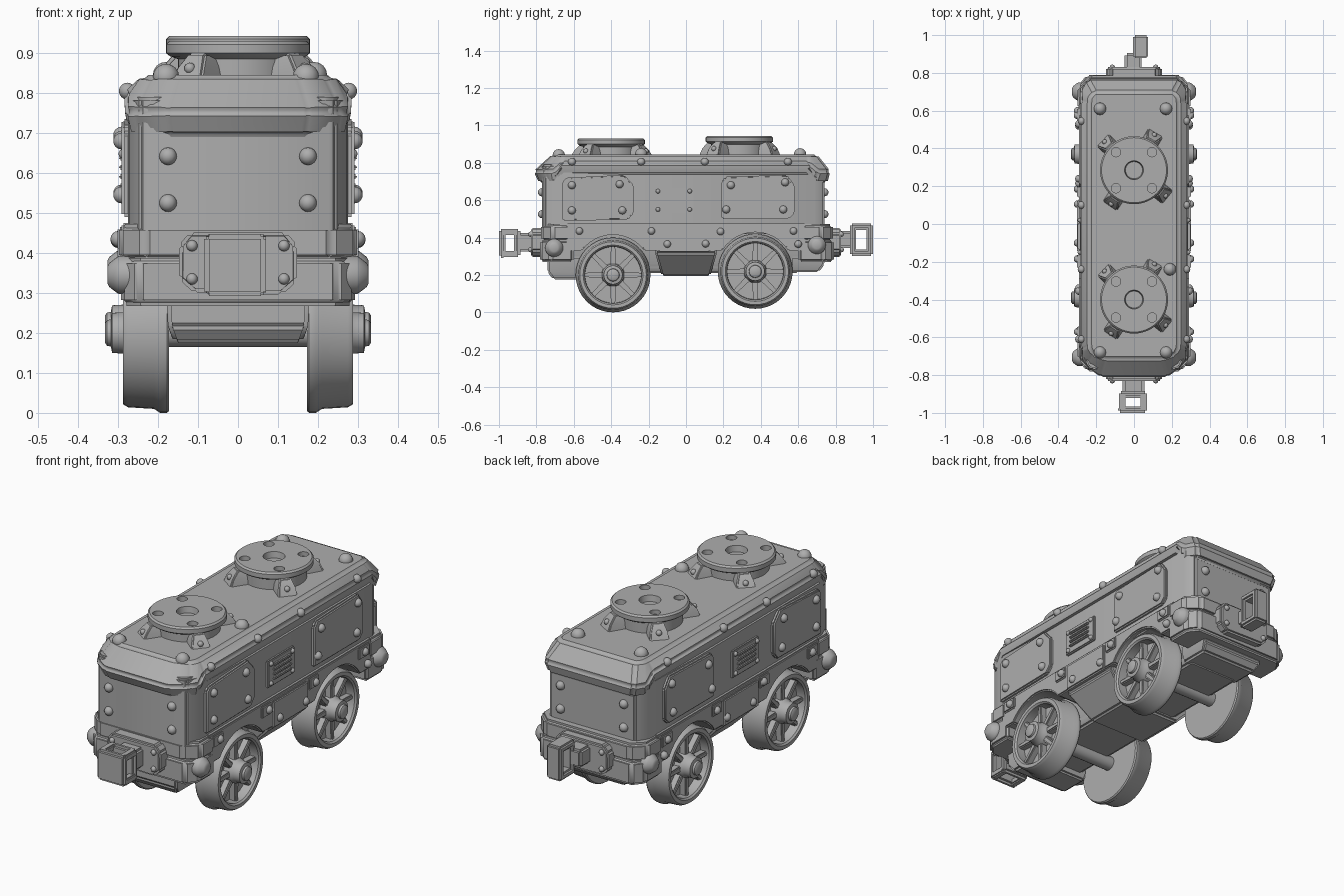
import bpy, bmesh, math
from mathutils import Vector
from math import sin, cos, pi

if "Cube" in bpy.data.objects:
    bpy.data.objects.remove(bpy.data.objects["Cube"])

grey = bpy.data.materials.new("plain_grey")
grey.diffuse_color = (0.42, 0.42, 0.42, 1)
grey.use_nodes = True
grey.node_tree.nodes["Principled BSDF"].inputs["Base Color"].default_value = grey.diffuse_color


def finish(name, bm):
    bmesh.ops.recalc_face_normals(bm, faces=bm.faces)
    for f in bm.faces:
        f.smooth = True
    me = bpy.data.meshes.new(name)
    bm.to_mesh(me)
    bm.free()
    me.set_sharp_from_angle(angle=math.radians(35))
    me.materials.append(grey)
    ob = bpy.data.objects.new(name, me)
    bpy.context.collection.objects.link(ob)
    return ob


def loft(name, rings, bevel=0.0, segs=2):
    """Closed skin through equal-length rings of 3D points, capped at both ends."""
    bm = bmesh.new()
    vs = [[bm.verts.new(p) for p in r] for r in rings]
    n = len(rings[0])
    for a, b in zip(vs, vs[1:]):
        for i in range(n):
            j = (i + 1) % n
            bm.faces.new((a[i], a[j], b[j], b[i]))
    bm.faces.new(vs[0])
    bm.faces.new(vs[-1])
    bmesh.ops.recalc_face_normals(bm, faces=bm.faces)
    if bevel:
        edges = [e for e in bm.edges if e.calc_face_angle(0) > 0.35]
        bmesh.ops.bevel(bm, geom=edges, offset=bevel, segments=segs,
                        affect='EDGES', clamp_overlap=True)
    return finish(name, bm)


def box(name, x, y, z, bevel=0.008):
    rect = lambda h: [(x[0], y[0], h), (x[1], y[0], h), (x[1], y[1], h), (x[0], y[1], h)]
    return loft(name, [rect(z[0]), rect(z[1])], bevel)


def side_prism(name, pts, x0, x1, bevel):      # (y, z) outline extruded in x
    return loft(name, [[(x, y, z) for y, z in pts] for x in (x0, x1)], bevel)


def end_prism(name, pts, y0, y1, bevel):       # (x, z) outline extruded in y
    return loft(name, [[(x, y, z) for x, z in pts] for y in (y0, y1)], bevel)


def plan(half):                                # mirror right half of a plan outline
    return half + [(-x, y) for x, y in reversed(half)]


def lathe_z(name, prof, cx, cy, n=40):
    return loft(name, [[(cx + r * cos(2 * pi * i / n), cy + r * sin(2 * pi * i / n), z)
                        for i in range(n)] for r, z in prof])


def lathe_x(name, prof, cy, cz, s, n=40):
    return loft(name, [[(s * x, cy + r * cos(2 * pi * i / n), cz + r * sin(2 * pi * i / n))
                        for i in range(n)] for x, r in prof])


def rivets(name, spots, r=0.021):
    bm = bmesh.new()
    for p in spots:
        res = bmesh.ops.create_uvsphere(bm, u_segments=12, v_segments=8, radius=r)
        bmesh.ops.translate(bm, verts=res["verts"], vec=Vector(p))
    return finish(name, bm)


# body shell
body = plan([(0.22, -0.77), (0.245, -0.755), (0.275, -0.68), (0.275, 0.68), (0.235, 0.74)])
loft("body_shell", [[(x, y, z) for x, y in body] for z in (0.42, 0.79)], 0.008)

# roof: sides end high, both ends drop into a lip
low = [(0.17, -0.785), (0.25, -0.735), (0.272, -0.70), (0.28, -0.66),
       (0.28, 0.65), (0.272, 0.69), (0.23, 0.755)]
mid = [(0.18, -0.815), (0.26, -0.755), (0.285, -0.71), (0.287, -0.67),
       (0.287, 0.66), (0.285, 0.71), (0.25, 0.772)]
top = [(0.15, -0.715), (0.22, -0.69), (0.235, -0.66), (0.238, -0.64),
       (0.238, 0.64), (0.235, 0.67), (0.21, 0.70)]
lip = lambda y, a, b: a if abs(y) > 0.68 else b
loft("roof", [[(x, y, lip(y, 0.69, 0.762)) for x, y in plan(low)],
              [(x, y, lip(y, 0.755, 0.80)) for x, y in plan(mid)],
              [(x, y, 0.845) for x, y in plan(top)]], 0.014, 3)
rivets("roof_rivets", [(-0.18, -0.68, 0.84), (0.17, -0.68, 0.84), (0.19, -0.24, 0.845),
                       (-0.18, 0.61, 0.845), (0.17, 0.61, 0.845)], 0.033)
rivets("roof_edge_rivets", [(s * 0.277, y, 0.805) for s in (1, -1)
                            for y in (-0.61, -0.24, 0.10, 0.545)])

# roof hatches with drilled holes and clamps
for k, (cy, zt) in enumerate([(-0.40, 0.93), (0.285, 0.943)]):
    prof = [(0.15, 0.80), (0.15, zt - 0.045), (0.17, zt - 0.038), (0.18, zt - 0.03),
            (0.18, zt - 0.008), (0.172, zt), (0.05, zt), (0.045, zt - 0.03)]
    disc = lathe_z(f"hatch_{k}", prof, 0, cy, 48)
    for i in range(4):
        a = pi / 4 + i * pi / 2
        hole = lathe_z("hole_cutter", [(0.025, zt - 0.022), (0.025, zt + 0.02)],
                       0.135 * cos(a), cy + 0.135 * sin(a), 20)
        hole.hide_render = True
        mod = disc.modifiers.new("hole", 'BOOLEAN')
        mod.operation, mod.object, mod.solver = 'DIFFERENCE', hole, 'EXACT'
    dg = bpy.context.evaluated_depsgraph_get()
    cut = bpy.data.meshes.new_from_object(disc.evaluated_get(dg))
    disc.modifiers.clear()
    disc.data = cut
    cut.set_sharp_from_angle(angle=math.radians(35))
    for o in [o for o in bpy.data.objects if o.name.startswith("hole_cutter")]:
        bpy.data.objects.remove(o)
    spots = []
    for a in (math.radians(d) for d in (60, 136, 236, 321)):
        u, t = Vector((cos(a), sin(a), 0)), Vector((-sin(a), cos(a), 0))
        c = Vector((0, cy, 0))

        def ring(z, w, r):
            return [c + u * p + t * q + Vector((0, 0, z))
                    for p, q in ((0.13, -w), (r, -w), (r, w), (0.13, w))]
        loft(f"hatch_clamp_{k}", [ring(0.83, 0.047, 0.235), ring(zt - 0.065, 0.04, 0.215),
                                  ring(zt - 0.03, 0.026, 0.185)], 0.006)
        spots.append(c + u * 0.215 + Vector((0, 0, zt - 0.068)))
    rivets(f"clamp_rivets_{k}", spots, 0.014)

# sides
for s in (1, -1):
    tag = "right" if s > 0 else "left"
    # raised panels with clipped corners
    side_prism(f"{tag}_front_panel", [(-0.66, 0.49), (-0.31, 0.495), (-0.28, 0.53), (-0.28, 0.68),
               (-0.33, 0.735), (-0.64, 0.72), (-0.66, 0.70)], s * 0.26, s * 0.291, 0.007)
    side_prism(f"{tag}_rear_panel", [(0.19, 0.50), (0.55, 0.50), (0.58, 0.53), (0.58, 0.68),
               (0.54, 0.735), (0.21, 0.725), (0.19, 0.70)], s * 0.26, s * 0.291, 0.007)
    rivets(f"{tag}_panel_rivets", [(s * 0.291, y, z) for y, z in (
        (-0.61, 0.68), (-0.355, 0.685), (-0.61, 0.545), (-0.34, 0.545),
        (0.24, 0.68), (0.53, 0.695), (0.215, 0.55), (0.52, 0.55))])
    # louvred vent
    box(f"{tag}_vent", sorted((s * 0.26, s * 0.287)), (-0.17, 0.04), (0.53, 0.665), 0.005)
    for i in range(4):
        z = 0.562 + 0.023 * i
        box(f"{tag}_louvre", sorted((s * 0.27, s * 0.298)), (-0.135, 0.005), (z, z + 0.012), 0.004)
    rivets(f"{tag}_vent_rivets", [(s * 0.287, y, z) for y in (-0.15, 0.02)
                                  for z in (0.55, 0.648)], 0.012)
    # side frame with two wheel arches
    prof = [(-0.64, 0.475), (0.64, 0.475), (0.64, 0.33)]
    for cy, cz in ((0.37, 0.222), (-0.39, 0.208)):
        a0 = math.asin((0.33 - cz) / 0.207)
        prof += [(cy + 0.207 * cos(a0 + (pi - 2 * a0) * i / 12),
                  cz + 0.207 * sin(a0 + (pi - 2 * a0) * i / 12)) for i in range(13)]
    prof += [(-0.64, 0.33)]
    side_prism(f"{tag}_side_frame", prof, s * 0.14, s * 0.292, 0.006)
    # centre skirt plate and corner plates
    side_prism(f"{tag}_skirt_plate", [(-0.15, 0.325), (0.13, 0.325), (0.13, 0.46), (-0.15, 0.46)],
               s * 0.25, s * 0.301, 0.007)
    for y0, y1 in ((-0.62, -0.54), (-0.235, -0.16), (0.14, 0.215), (0.53, 0.615)):
        side_prism(f"{tag}_corner_plate", [(y0, 0.405), (y1, 0.405), (y1, 0.465), (y0, 0.465)],
                   s * 0.25, s * 0.301, 0.006)
    rivets(f"{tag}_frame_rivets", [(s * 0.299, y, z) for y, z in (
        (-0.57, 0.435), (-0.185, 0.435), (0.185, 0.432), (0.575, 0.435),
        (-0.10, 0.365), (0.105, 0.367), (0.60, 0.365))], 0.02)
    # wheels
    for pos, cy, cz in (("front", -0.39, 0.20), ("rear", 0.37, 0.219)):
        lathe_x(f"{tag}_{pos}_wheel", [
            (0.172, 0.03), (0.172, 0.195), (0.178, 0.20), (0.195, 0.20), (0.21, 0.19),
            (0.275, 0.186), (0.288, 0.178), (0.288, 0.16), (0.28, 0.152),
            (0.235, 0.150), (0.235, 0.062), (0.275, 0.058), (0.283, 0.052), (0.315, 0.05),
            (0.318, 0.034), (0.328, 0.032), (0.333, 0.024)], cy, cz, s)
        for i in range(8):
            a = i * pi / 4
            pts = [(p * cos(a) - q * sin(a) + cy, p * sin(a) + q * cos(a) + cz)
                   for p, q in ((0.04, -0.016), (0.158, -0.011), (0.158, 0.011), (0.04, 0.016))]
            side_prism(f"{tag}_{pos}_spoke", pts, s * 0.225, s * 0.268, 0.005)
    # round side buffers
    for cy, cz in ((-0.705, 0.345), (0.70, 0.36)):
        lathe_x(f"{tag}_buffer", [(0.25, 0.048), (0.297, 0.048), (0.304, 0.044),
                                  (0.322, 0.03), (0.327, 0.02)], cy, cz, s, 24)

# bumpers at both ends
for e, end, yf in ((-1, "front", 0.775), (1, "rear", 0.785)):
    up = plan([(0.235, e * yf), (0.298, e * (yf - 0.06)), (0.298, e * 0.61)])
    loft(f"{end}_upper_bumper", [[(x, y, z) for x, y in up] for z in (0.38, 0.472)], 0.015, 3)
    dn = plan([(0.25, e * (yf + 0.005)), (0.293, e * (yf - 0.05)), (0.293, e * 0.60)])
    loft(f"{end}_lower_bumper", [[(x, y, z) for x, y in dn] for z in (0.268, 0.388)], 0.014, 3)
    # coupler plate, octagonal
    oct_pts = [(-0.148, 0.335), (-0.11, 0.30), (0.11, 0.295), (0.148, 0.33),
               (0.148, 0.42), (0.12, 0.452), (-0.12, 0.452), (-0.148, 0.42)]
    end_prism(f"{end}_coupler_plate", oct_pts, e * 0.74, e * 0.83, 0.01)
    rivets(f"{end}_plate_rivets", [(x, e * 0.83, z) for x in (-0.115, 0.115)
                                   for z in (0.335, 0.418)], 0.014)
    yw = -0.77 if e < 0 else 0.74
    rivets(f"{end}_wall_rivets", [(x, yw, z) for x in (-0.175, 0.175)
                                  for z in (0.525, 0.642)], 0.022)
    # underside tray end
    zb = 0.175 if e < 0 else 0.215
    rect = lambda w, y, z: [(-w, e * 0.56, z), (w, e * 0.56, z), (w, e * y, z), (-w, e * y, z)]
    loft(f"{end}_under_tray", [rect(0.16, 0.71, zb), rect(0.175, 0.74, zb + 0.04),
                               rect(0.18, 0.74, 0.30)], 0.01)

# front coupler: open box knuckle
box("front_coupler_arm", (-0.06, 0.055), (-0.91, -0.80), (0.325, 0.425), 0.012)
box("front_coupler_face", (-0.085, 0.07), (-1.0, -0.965), (0.292, 0.447), 0.012)
box("front_coupler_back", (-0.08, 0.07), (-0.92, -0.885), (0.295, 0.447), 0.012)
for x0 in (-0.08, 0.035):
    for z0 in (0.295, 0.415):
        box("front_coupler_bar", (x0, x0 + 0.035), (-0.985, -0.90), (z0, z0 + 0.032), 0.006)

# rear coupler: offset ring
box("rear_coupler_arm", (-0.05, 0.04), (0.80, 0.905), (0.345, 0.435), 0.012)
for y0, y1 in ((0.878, 0.91), (0.965, 1.0)):
    box("rear_coupler_post", (-0.005, 0.075), (y0, y1), (0.302, 0.475), 0.01)
for z0 in (0.302, 0.44):
    box("rear_coupler_rail", (-0.005, 0.075), (0.885, 0.995), (z0, z0 + 0.035), 0.01)

# underbody: long spine, bulging belly, axles
rect = lambda w, y, z: [(-w, -y, z), (w, -y, z), (w, y, z), (-w, y, z)]
loft("under_spine", [rect(0.14, 0.60, 0.21), rect(0.165, 0.62, 0.25), rect(0.165, 0.62, 0.45)], 0.01)
loft("belly", [rect(0.16, 0.13, 0.195), rect(0.28, 0.165, 0.315), rect(0.28, 0.165, 0.36)], 0.01)
for cy, cz in ((-0.39, 0.20), (0.37, 0.219)):
    lathe_x("axle", [(-0.2, 0.035), (0.2, 0.035)], cy, cz, 1, 20)
